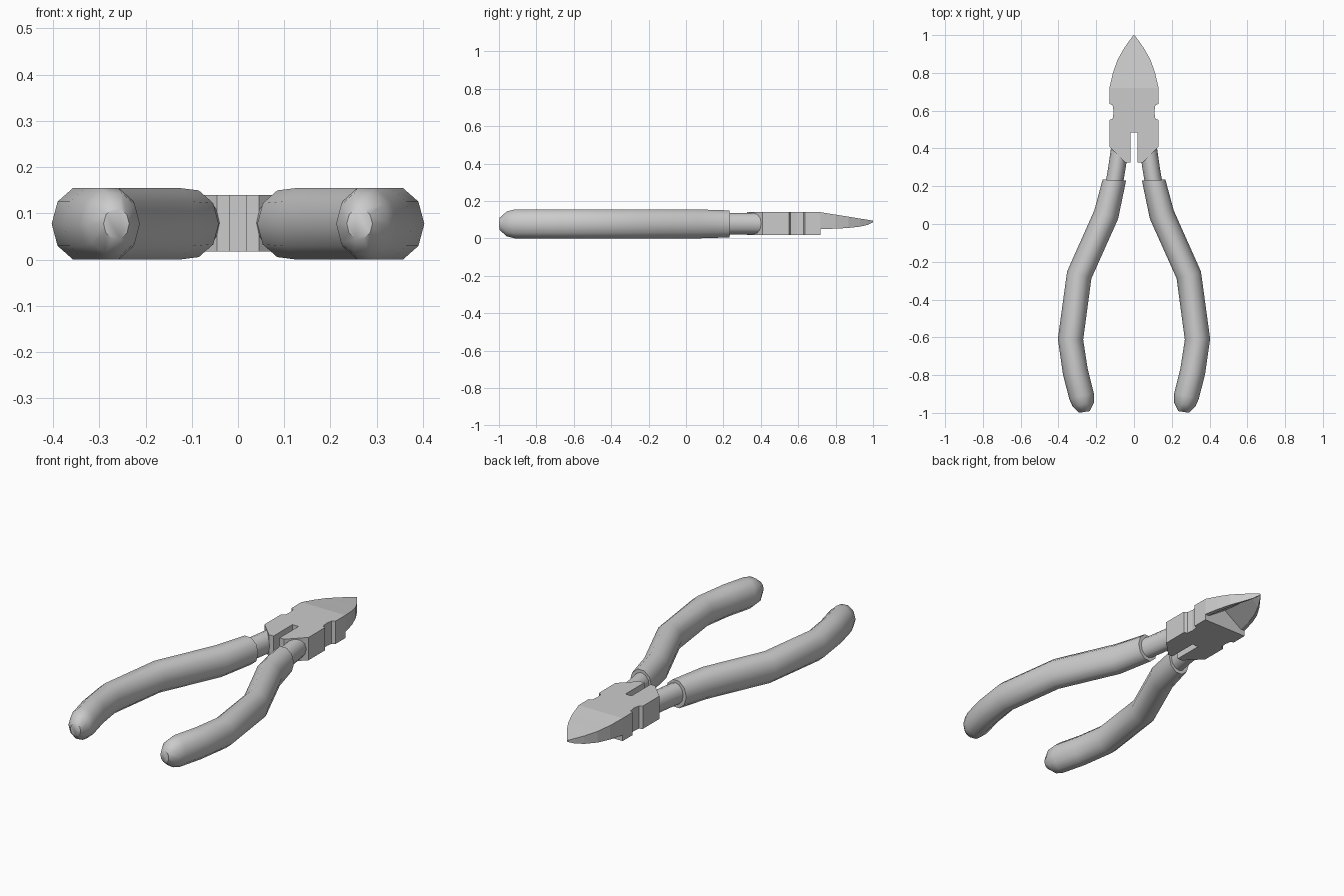
import bpy, bmesh, math
from mathutils import Vector

cube = bpy.data.objects.get("Cube")
if cube:
    bpy.data.objects.remove(cube, do_unlink=True)

steel = bpy.data.materials.new("plain_grey")
steel.use_nodes = True
GREY = (0.6, 0.6, 0.6, 1)
steel.diffuse_color = GREY
steel.node_tree.nodes["Principled BSDF"].inputs["Base Color"].default_value = GREY


def finish(name, bm, smooth=None):
    bmesh.ops.recalc_face_normals(bm, faces=bm.faces)
    mesh = bpy.data.meshes.new(name)
    bm.to_mesh(mesh)
    bm.free()
    mesh.materials.append(steel)
    ob = bpy.data.objects.new(name, mesh)
    bpy.context.collection.objects.link(ob)
    if smooth:
        bpy.ops.object.select_all(action="DESELECT")
        bpy.context.view_layer.objects.active = ob
        ob.select_set(True)
        bpy.ops.object.shade_smooth_by_angle(angle=math.radians(smooth))
    return ob


def loft(name, rings, smooth=None):
    """Skin a list of equal-length rings and cap both ends."""
    bm = bmesh.new()
    loops = [[bm.verts.new(p) for p in ring] for ring in rings]
    n = len(loops[0])
    for a, b in zip(loops, loops[1:]):
        for i in range(n):
            j = (i + 1) % n
            bm.faces.new((a[i], a[j], b[j], b[i]))
    bm.faces.new(loops[0])
    bm.faces.new(loops[-1])
    return finish(name, bm, smooth)


def tube(name, path, rx, rz, z, side, sides, first_across=None):
    """Oval tube along (x, y, scale) points, mirrored by side."""
    pts = [Vector((x, y, 0)) for x, y, s in path]
    rings = []
    for k, (x, y, s) in enumerate(path):
        t = (pts[min(k + 1, len(pts) - 1)] - pts[max(k - 1, 0)]).normalized()
        across = Vector((-t.y, t.x, 0))
        if k == 0 and first_across:
            across = Vector(first_across)
        ring = []
        for i in range(sides):
            a = math.tau * i / sides
            p = pts[k] + across * (rx * s * math.cos(a))
            ring.append((side * p.x, p.y, z + rz * s * math.sin(a)))
        rings.append(ring)
    return loft(name, rings, 50)


# Grips and the metal necks that run into the head
GRIP = [(.104, .233, .93), (.147, .05, 1), (.29, -.27, 1), (.336, -.61, 1),
        (.311, -.78, 1), (.278, -.91, 1), (.269, -.955, .86), (.263, -.995, .42)]
NECK = [(.107, .2, 1), (.09, .3, 1), (.076, .4, 1)]
for label, side in (("left", 1), ("right", -1)):
    tube(label + "_grip", GRIP, .067, .0815, .0775, side, 10, (1, .03, 0))
    tube(label + "_neck", NECK, .046, .057, .079, side, 12)

# Head block: half outline from slot end round to the jaw, then mirrored
HALF = [(.018, .485), (.018, .325), (.045, .325), (.13, .41), (.13, .55), (.113, .558),
        (.108, .593), (.113, .628), (.13, .636), (.13, .72)]
outline = HALF + [(-x, y) for x, y in reversed(HALF)]
loft("head_block", [[(x, y, z) for x, y in outline] for z in (.018, .14)])

# Pivot pin, flush with the head
bm = bmesh.new()
bmesh.ops.create_cone(bm, cap_ends=True, segments=16, radius1=.07, radius2=.07, depth=.122)
bmesh.ops.translate(bm, vec=(0, .56, .079), verts=bm.verts)
finish("pivot_pin", bm)

# Jaws: y, half width, top, rim and groove heights
JAW = [(.72, .13, .14, .05, .12), (.8, .112, .127, .052, .113), (.87, .087, .116, .056, .107),
       (.93, .053, .106, .063, .1), (.97, .025, .1, .072, .096), (1, .002, .095, .086, .09)]
rings = []
for y, w, top, rim, groove in JAW:
    half = [(w, top), (w, rim), (.82 * w, rim)]
    section = half + [(0, groove)] + [(-x, z) for x, z in reversed(half)]
    rings.append([(x, y, z) for x, z in section])
loft("cutting_jaws", rings)
